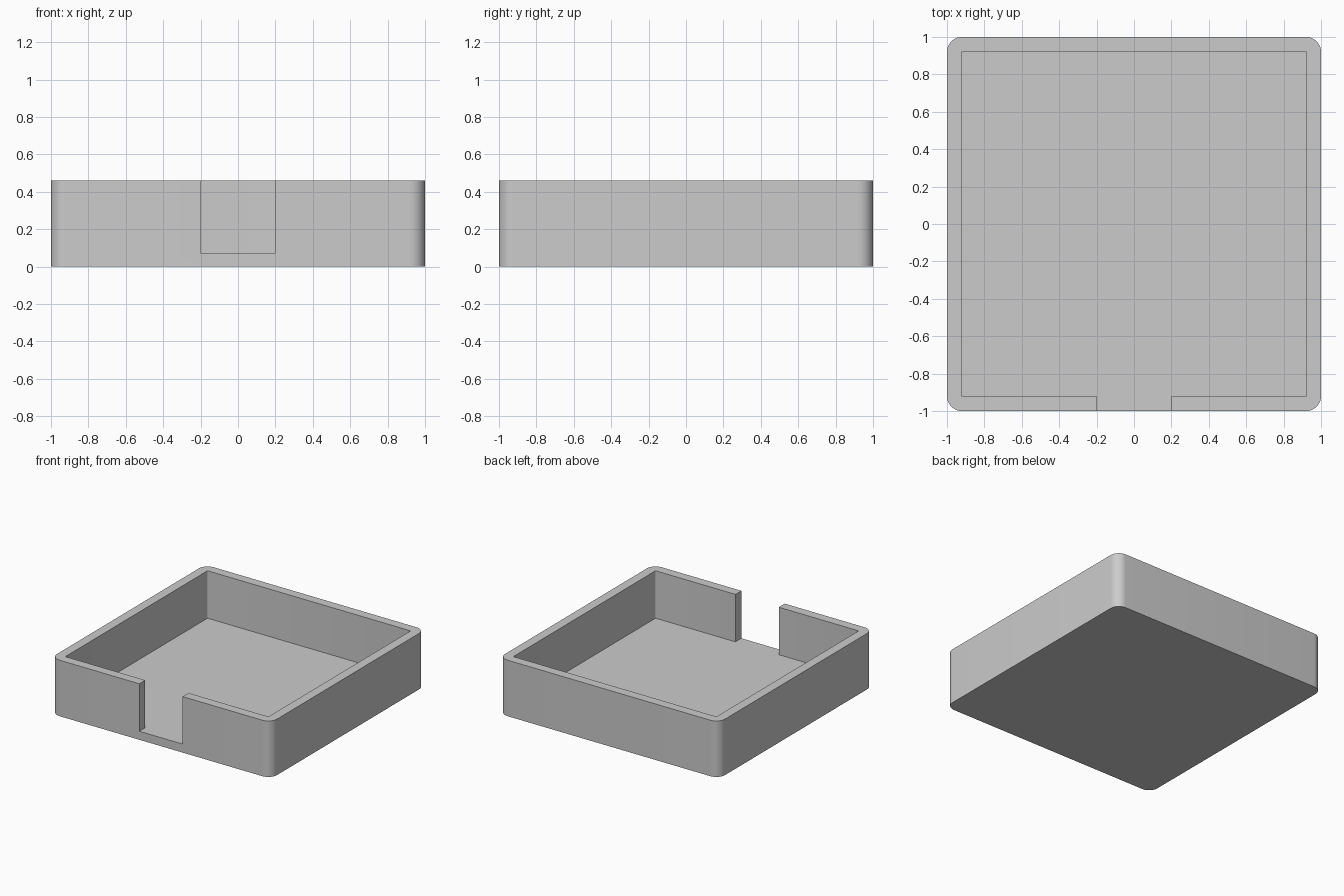
import bpy
import bmesh
from math import cos, sin, pi

HEIGHT, FLOOR = 0.46, 0.07
OUTER, INNER = 1.0, 0.923
NOTCH = 0.197

if "Cube" in bpy.data.objects:
    bpy.data.objects.remove(bpy.data.objects["Cube"], do_unlink=True)

grey = bpy.data.materials.new("plain grey")
grey.use_nodes = True
grey.diffuse_color = (0.6, 0.6, 0.6, 1)
grey.node_tree.nodes["Principled BSDF"].inputs["Base Color"].default_value = grey.diffuse_color


def rounded_block(name, x, y0, y1, z0, z1, radius, steps):
    """Upright block, symmetric in x, with rounded vertical corners."""
    bm = bmesh.new()
    corners = [(x, y1), (-x, y1), (-x, y0), (x, y0)]
    signs = [(1, 1), (-1, 1), (-1, -1), (1, -1)]
    ring = []
    for quarter, ((cx, cy), (sx, sy)) in enumerate(zip(corners, signs)):
        for i in range(steps + 1 if radius else 1):
            a = (quarter + i / steps) * pi / 2
            ring.append(bm.verts.new((cx + radius * (cos(a) - sx),
                                      cy + radius * (sin(a) - sy), z0)))
    base = bm.faces.new(ring)
    top = bmesh.ops.extrude_face_region(bm, geom=[base])["geom"]
    bmesh.ops.translate(bm, vec=(0, 0, z1 - z0),
                        verts=[v for v in top if isinstance(v, bmesh.types.BMVert)])
    bmesh.ops.recalc_face_normals(bm, faces=bm.faces)
    mesh = bpy.data.meshes.new(name)
    bm.to_mesh(mesh)
    bm.free()
    mesh.materials.append(grey)
    obj = bpy.data.objects.new(name, mesh)
    bpy.context.collection.objects.link(obj)
    return obj


# Solid outer body, then the inside pocket and the front notch
tray = rounded_block("tray", OUTER, -OUTER, OUTER, 0, HEIGHT, 0.08, 12)
pocket = rounded_block("pocket_cutter", INNER, -INNER, INNER, FLOOR, HEIGHT + 0.1, 0.008, 4)
notch = rounded_block("notch_cutter", NOTCH, -1.1, -0.7, FLOOR, HEIGHT + 0.2, 0, 1)

bpy.ops.object.select_all(action="DESELECT")
bpy.context.view_layer.objects.active = tray
tray.select_set(True)
for cutter in (pocket, notch):
    cut = tray.modifiers.new(cutter.name, "BOOLEAN")
    cut.operation = "DIFFERENCE"
    cut.solver = "EXACT"
    cut.object = cutter
    bpy.ops.object.modifier_apply(modifier=cut.name)
    bpy.data.objects.remove(cutter, do_unlink=True)

# Merge the floor of the notch and the pocket into one flat face
bm = bmesh.new()
bm.from_mesh(tray.data)
bmesh.ops.dissolve_limit(bm, angle_limit=0.01, verts=bm.verts, edges=bm.edges)
bm.to_mesh(tray.data)
bm.free()

bpy.ops.object.shade_smooth_by_angle(angle=pi / 6)
